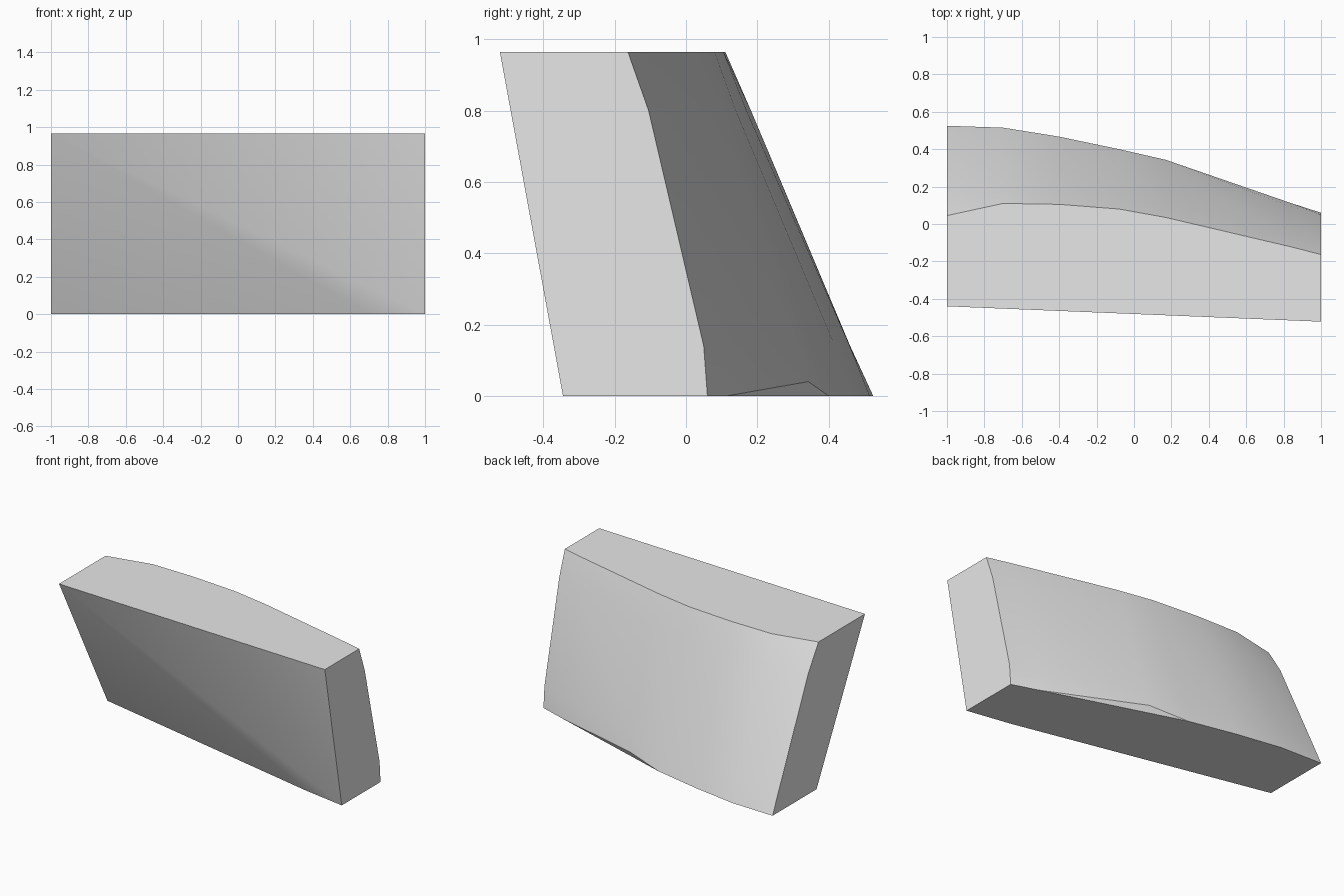
import bpy
import bmesh
import math

cube = bpy.data.objects.get("Cube")
if cube:
    bpy.data.objects.remove(cube, do_unlink=True)

HEIGHT = 0.965


def make_material(name, value):
    material = bpy.data.materials.new(name)
    material.use_nodes = True
    colour = (value, value, value, 1)
    material.diffuse_color = colour
    material.node_tree.nodes["Principled BSDF"].inputs["Base Color"].default_value = colour
    return material


def back_column(bm, x, top, bottom, upper_bulge, lower_bulge, lift=0):
    """One upright rib of the bowed back, listed from top to bottom."""
    column = []
    for z, bulge in ((HEIGHT, 0), (0.8, upper_bulge), (0.14, lower_bulge), (lift, 0)):
        blend = (HEIGHT - z) / (HEIGHT - lift)
        y = top + (bottom - top) * blend + bulge
        column.append(bm.verts.new((x, y, z)))
    return column


bm = bmesh.new()

# Bowed back: ribs from the left end to the right end
ribs = [
    (1, -0.163, 0.06, 0.02, 0.022),
    (0.83, -0.12, 0.115, 0.015, 0.015),
    (0.17, 0.035, 0.343, 0.008, 0.005, 0.04),
    (-0.08, 0.08, 0.40, 0.005, 0.003),
    (-0.4, 0.105, 0.467, 0.003, 0.003),
    (-0.7, 0.11, 0.515, 0.003, 0.003),
    (-1, 0.045, 0.525, 0.023, 0.005),
]
columns = [back_column(bm, *rib) for rib in ribs]
for first, second in zip(columns, columns[1:]):
    for row in range(len(first) - 1):
        bm.faces.new((first[row], first[row + 1], second[row + 1], second[row]))

# Twisted front: fan of triangles around the upper right corner
top_right = bm.verts.new((-1, -0.44, HEIGHT))
top_left = bm.verts.new((1, -0.522, HEIGHT))
foot = [bm.verts.new((x, y, 0)) for x, y in ((1, -0.345), (0.7, -0.295), (-1, 0.065))]
fan = [top_left] + foot
for first, second in zip(fan, fan[1:]):
    bm.faces.new((top_right, first, second))

# Flat ends
bm.faces.new([top_left] + columns[0] + [foot[0]])
bm.faces.new([top_right] + columns[-1] + [foot[-1]])

# Flat top
bm.faces.new([top_right, top_left] + [column[0] for column in columns])

# Flat underside, with a small raised notch at the back edge
hem = [column[-1] for column in columns]
bm.faces.new(foot[::-1] + hem[:2] + hem[3:])
bm.faces.new(hem[1:4])

bmesh.ops.recalc_face_normals(bm, faces=bm.faces)
mesh = bpy.data.meshes.new("curved_slab")
bm.to_mesh(mesh)
bm.free()

slab = bpy.data.objects.new("curved_slab", mesh)
bpy.context.collection.objects.link(slab)
mesh.materials.append(make_material("light_grey", 0.8))

# Smooth shading with crisp rims
bpy.ops.object.select_all(action="DESELECT")
slab.select_set(True)
bpy.context.view_layer.objects.active = slab
bpy.ops.object.shade_smooth_by_angle(angle=math.radians(35))
